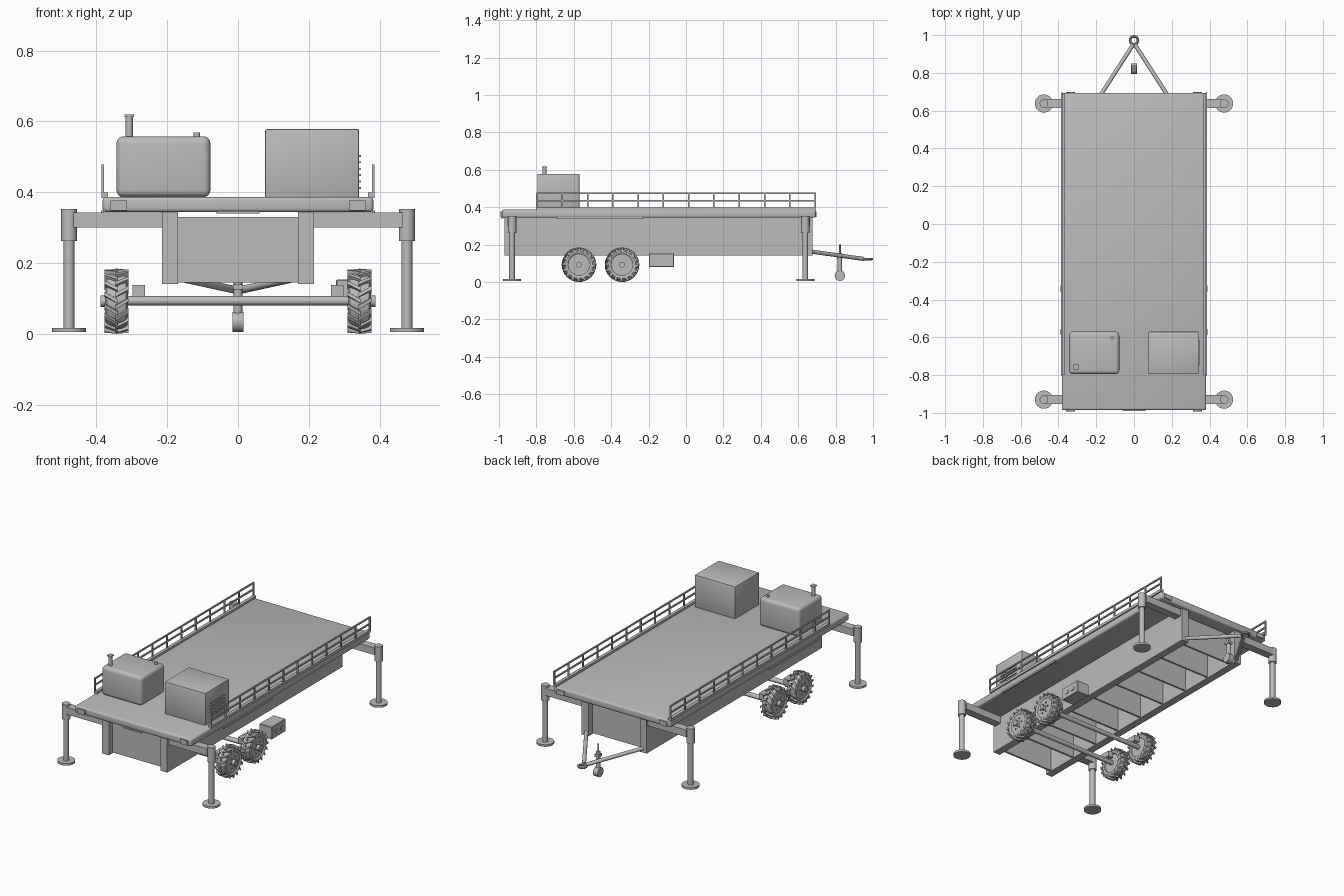
import bpy, bmesh, math
from mathutils import Vector, Matrix

if "Cube" in bpy.data.objects:
    bpy.data.objects.remove(bpy.data.objects["Cube"])

grey = bpy.data.materials.new("plain grey")
grey.diffuse_color = (0.5, 0.5, 0.5, 1)
grey.use_nodes = True
grey.node_tree.nodes["Principled BSDF"].inputs["Base Color"].default_value = grey.diffuse_color


def finish(name, bm, smooth=False):
    bmesh.ops.recalc_face_normals(bm, faces=bm.faces)
    me = bpy.data.meshes.new(name)
    bm.to_mesh(me)
    bm.free()
    me.materials.append(grey)
    ob = bpy.data.objects.new(name, me)
    bpy.context.collection.objects.link(ob)
    if smooth:
        bpy.ops.object.select_all(action='DESELECT')
        ob.select_set(True)
        bpy.context.view_layer.objects.active = ob
        bpy.ops.object.shade_smooth_by_angle(angle=math.radians(35))
    return ob


def box(name, x, y, z, bevel=0, segs=3):
    """Box from (min, max) ranges, optionally with rounded edges."""
    bm = bmesh.new()
    bmesh.ops.create_cube(bm, size=1)
    for v in bm.verts:
        v.co = Vector([r[0] if c < 0 else r[1] for c, r in zip(v.co, (x, y, z))])
    if bevel:
        bmesh.ops.bevel(bm, geom=bm.edges[:], offset=bevel, segments=segs,
                        profile=0.5, affect='EDGES')
    return finish(name, bm, bevel > 0)


def rod(name, a, b, r, sides=16):
    """Cylinder between two points."""
    a, b = Vector(a), Vector(b)
    d = b - a
    bm = bmesh.new()
    m = Matrix.Translation((a + b) / 2) @ d.to_track_quat('Z', 'Y').to_matrix().to_4x4()
    bmesh.ops.create_cone(bm, cap_ends=True, segments=sides, radius1=r, radius2=r,
                          depth=d.length, matrix=m)
    return finish(name, bm, sides > 4)


def lathe_x(name, profile, loc, sides=32):
    """Spin (x, radius) points around an axis parallel to x."""
    bm = bmesh.new()
    vs = [bm.verts.new((x, 0, r)) for x, r in profile]
    es = [bm.edges.new(p) for p in zip(vs, vs[1:])]
    bmesh.ops.spin(bm, geom=vs + es, cent=(0, 0, 0), axis=(1, 0, 0),
                   angle=math.tau, steps=sides)
    bmesh.ops.remove_doubles(bm, verts=bm.verts, dist=1e-5)
    bmesh.ops.translate(bm, verts=bm.verts, vec=loc)
    return finish(name, bm, True)


# Deck and chassis
box("deck", (-.382, .382), (-.985, .693), (.344, .387), .01)
for s in (-1, 1):
    box("chassis_beam", sorted((s * .169, s * .214)), (-.97, .675), (.141, .345))
for i in range(9):
    y = -.93 + i * .195
    box("cross_member", (-.17, .17), (y - .006, y + .006), (.146, .33))

# End lamps, reflector strips and number plate
for s in (-1, 1):
    xr = sorted((s * .313, s * .36))
    box("front_lamp", xr, (-.993, -.98), (.349, .377))
    box("rear_lamp", xr, (.69, .699), (.349, .377))
    box("side_strip", sorted((s * .378, s * .387)), (-.69, -.23), (.337, .348))
box("front_plate", (-.06, .06), (-.99, -.975), (.34, .347))

# Side railings
for s in (-1, 1):
    x = s * .382
    box("toe_rail", sorted((s * .367, s * .386)), (-.8, .693), (.384, .4))
    for z in (.436, .474):
        box("hand_rail", (x - .004, x + .004), (-.8, .695), (z - .004, z + .004))
    for i in range(12):
        y = -.797 + i * .1352
        box("rail_post", (x - .004, x + .004), (y - .004, y + .004), (.39, .474))

# Outriggers with jack legs and feet
for s in (-1, 1):
    for y in (-.93, .638):
        x = s * .477
        box("outrigger_arm", sorted((s * .2, s * .465)), (y - .024, y + .024), (.301, .343))
        rod("leg_sleeve", (x, y, .263), (x, y, .353), .0225, 24)
        rod("leg_tube", (x, y, .012), (x, y, .3), .0155, 24)
        rod("leg_foot", (x, y, .005), (x, y, .017), .048, 32)

# Wheels: tyre, rim, hub, nuts and slanted tread lugs
R, WX, WZ = .0925, .343, .0925
tyre = [(-.024, 0), (-.024, .055), (-.03, .058), (-.032, .072), (-.027, .08), (-.015, .083),
        (.015, .083), (.027, .08), (.032, .072), (.03, .062), (.026, .058), (.026, 0)]


def lugs(cx, cy):
    bm = bmesh.new()
    n = 16
    for side in (-1, 1):
        for i in range(n):
            a0 = math.tau * (i + (.5 if side > 0 else 0)) / n
            grid = []
            for x, da, rin, rout in ((-.003, 0, .078, R), (.0335, .24, .07, R - .003)):
                for hw, r in ((-.075, rin), (.075, rin), (.06, rout), (-.06, rout)):
                    a = a0 + da + hw
                    grid.append(bm.verts.new((cx + side * x, cy + r * math.sin(a),
                                              WZ + r * math.cos(a))))
            bm.faces.new(grid[:4])
            bm.faces.new(grid[4:])
            for k in range(4):
                j = (k + 1) % 4
                bm.faces.new((grid[k], grid[j], grid[4 + j], grid[4 + k]))
    finish("tyre_lugs", bm)


for y in (-.572, -.342):
    rod("axle", (-.33, y, .094), (.33, y, .094), .0135)
    for s in (-1, 1):
        lathe_x("wheel", [(s * x, r) for x, r in tyre], (s * WX, y, WZ))
        lugs(s * WX, y)
        rod("wheel_hub", (s * .36, y, WZ), (s * .388, y, WZ), .016)
        for k in range(6):
            a = math.tau * k / 6
            p = (y + .032 * math.cos(a), WZ + .032 * math.sin(a))
            rod("wheel_nut", (s * .365, *p), (s * .374, *p), .005, 6)
        box("spring_pad", sorted((s * .263, s * .298)), (y - .035, y + .035), (.104, .138))

# Tool box beside the chassis
box("tool_box", (.277, .36), (-.197, -.064), (.08, .154), .003, 1)
for y in (-.165, -.115):
    box("tool_box_latch", (.359, .364), (y, y + .022), (.105, .125))

# A-frame drawbar with towing ring
for s in (-1, 1):
    rod("drawbar", (s * .185, .67, .163), (s * .006, .948, .124), .011)
bpy.ops.mesh.primitive_torus_add(location=(0, .972, .123), major_radius=.021, minor_radius=.007,
                                 major_segments=28, minor_segments=10)
ring = bpy.context.object
ring.name = "tow_ring"
ring.data.materials.append(grey)
bpy.ops.object.shade_smooth_by_angle()

# Jockey wheel under the drawbar
rod("jockey_wheel", (-.015, .823, .034), (.015, .823, .034), .028, 24)
rod("jockey_post", (0, .823, .045), (0, .823, .155), .012)
rod("jockey_handle", (0, .823, .15), (0, .823, .2), .005)
box("jockey_bracket", (-.014, .014), (.806, .84), (.125, .14))

# Rounded engine housing with exhaust and filler cap
box("engine_housing", (-.343, -.078), (-.795, -.57), (.386, .558), .02, 4)
rod("exhaust_pipe", (-.307, -.757, .55), (-.307, -.757, .614), .0105)
box("exhaust_cap", (-.321, -.293), (-.771, -.743), (.613, .619))
rod("filler_cap", (-.116, -.603, .55), (-.116, -.603, .569), .009)

# Square cabinet with louvres on its right side
box("cabinet", (.076, .342), (-.795, -.57), (.386, .578), .004, 2)
for i in range(6):
    z = .41 + i * .018
    box("cabinet_louvre", (.34, .347), (-.75, -.615), (z, z + .005))
